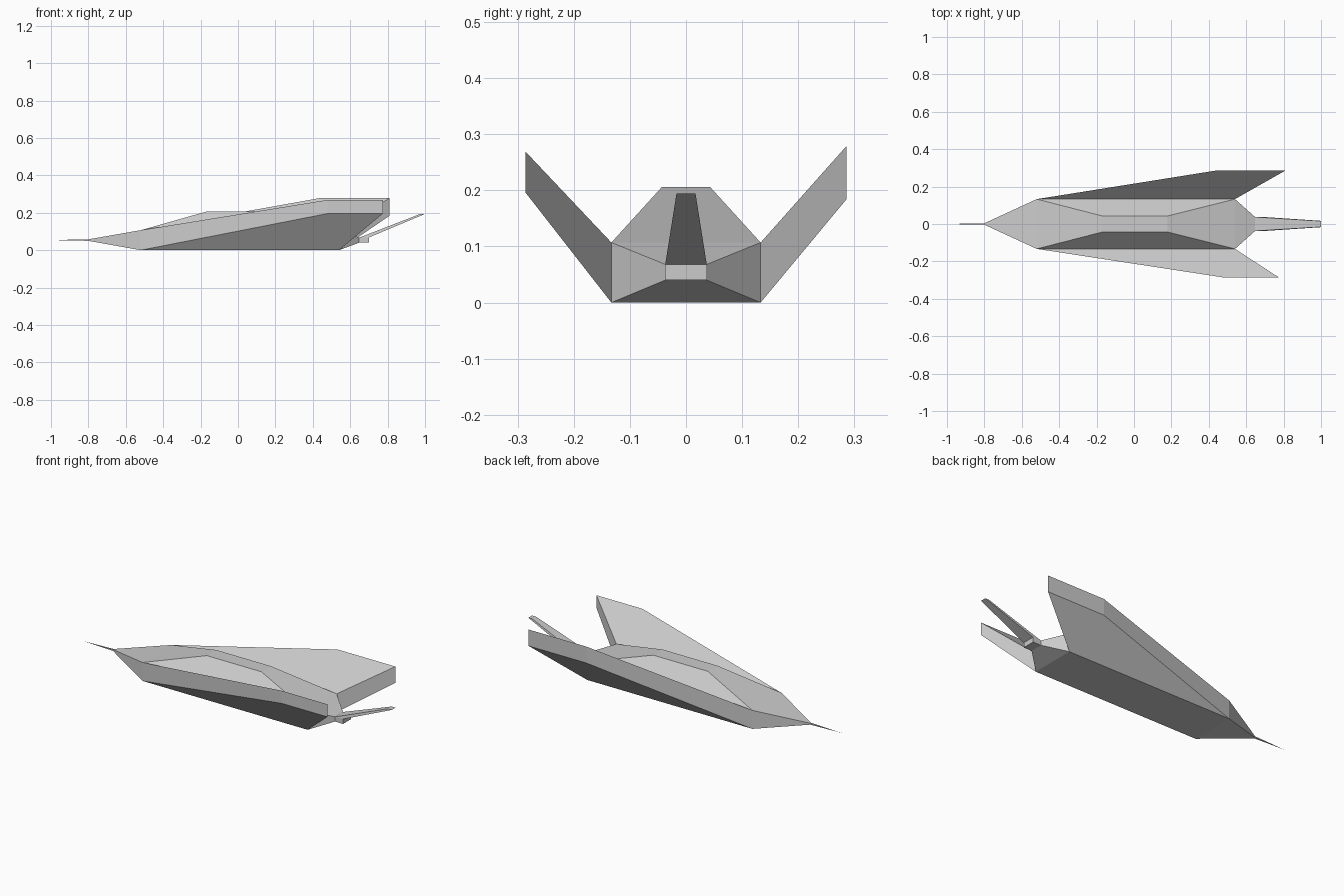
import bpy

if "Cube" in bpy.data.objects:
    bpy.data.objects.remove(bpy.data.objects["Cube"])

# Single hull paint
grey = bpy.data.materials.new("light_grey")
grey.diffuse_color = (0.6, 0.6, 0.6, 1)
grey.use_nodes = True
grey.node_tree.nodes["Principled BSDF"].inputs["Base Color"].default_value = grey.diffuse_color


def make(name, verts, faces):
    me = bpy.data.meshes.new(name)
    me.from_pydata(verts, [], faces)
    me.materials.append(grey)
    ob = bpy.data.objects.new(name, me)
    bpy.context.collection.objects.link(ob)
    # consistent outward normals
    bpy.context.view_layer.objects.active = ob
    ob.select_set(True)
    bpy.ops.object.mode_set(mode='EDIT')
    bpy.ops.mesh.select_all(action='SELECT')
    bpy.ops.mesh.normals_make_consistent(inside=False)
    bpy.ops.object.mode_set(mode='OBJECT')
    ob.select_set(False)
    return ob


def rect(x, hy, z0, z1):
    """Cross-section across the ship: four corners at one x."""
    return [(x, -hy, z0), (x, hy, z0), (x, hy, z1), (x, -hy, z1)]


def bridge(a, b):
    return [(a + i, a + (i + 1) % 4, b + (i + 1) % 4, b + i) for i in range(4)]


# Hull: nose, shoulder, stern and tail sections, with a raised cabin on top
X0, X1, W, H = -0.52, 0.54, 0.133, 0.107
verts = (rect(-0.80, 0.004, 0.05, 0.058) + rect(X0, W, 0, H)
         + rect(X1, W, 0, H) + rect(0.648, 0.037, 0.04, 0.068))
verts += [(-0.17, -0.043, 0.206), (-0.17, 0.043, 0.206),
          (0.18, 0.043, 0.206), (0.18, -0.043, 0.206)]
faces = [(0, 1, 2, 3), (12, 13, 14, 15)] + bridge(0, 4) + bridge(8, 12)
faces += [(4, 5, 9, 8), (5, 6, 10, 9), (4, 7, 11, 8)]
faces += [(16, 17, 18, 19), (7, 6, 17, 16), (6, 10, 18, 17),
          (10, 11, 19, 18), (11, 7, 16, 19)]
make("hull", verts, faces)

# Nose spike
make("nose_spike", rect(-0.80, 0.004, 0.05, 0.058) + [(-1.0, 0, 0.054)],
     [(0, 1, 2, 3)] + [(i, (i + 1) % 4, 4) for i in range(4)])


# Swept, upturned wings; the two tips differ slightly
def wing(name, s, xf, xr, z0, z1):
    y = s * 0.286
    v = [(X0, s * W, 0), (X1, s * W, 0), (X1, s * W, H), (X0, s * W, H),
         (xf, y, z0), (xr, y, z0), (xr, y, z1), (xf, y, z1)]
    make(name, v, [(0, 1, 2, 3), (4, 5, 6, 7)] + bridge(0, 4))


wing("front_wing", -1, 0.48, 0.775, 0.196, 0.269)
wing("back_wing", 1, 0.44, 0.81, 0.184, 0.279)

# Tail block behind the stern
make("tail_block", rect(0.648, 0.037, 0.04, 0.068) + rect(0.70, 0.037, 0.04, 0.068),
     [(0, 1, 2, 3), (4, 5, 6, 7)] + bridge(0, 4))

# Tapered tail fin rising from the block
fin = [(0.65, -0.037, 0.068), (0.70, -0.037, 0.068),
       (0.70, 0.037, 0.068), (0.65, 0.037, 0.068),
       (0.975, -0.017, 0.194), (1.0, -0.017, 0.194),
       (1.0, 0.017, 0.194), (0.975, 0.017, 0.194)]
make("tail_fin", fin, [(0, 1, 2, 3), (4, 5, 6, 7)] + bridge(0, 4))
